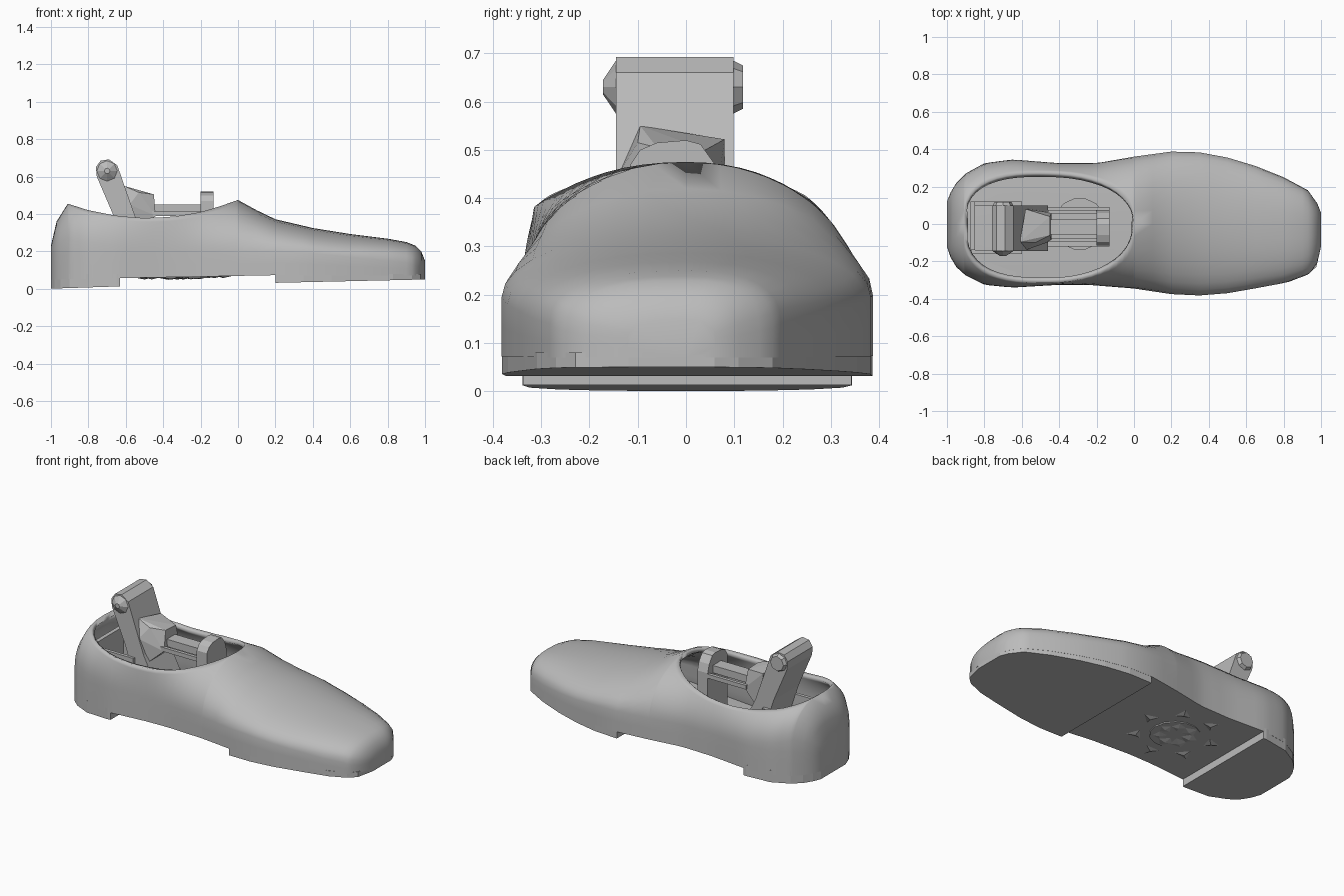
import bpy, bmesh
from math import sin, cos, acos, pi
from mathutils import Vector

cube = bpy.data.objects.get("Cube")
if cube:
    bpy.data.objects.remove(cube)

grey = bpy.data.materials.new("plain_grey")
grey.use_nodes = True
colour = (0.5, 0.5, 0.5, 1)
grey.diffuse_color = colour
grey.node_tree.nodes["Principled BSDF"].inputs["Base Color"].default_value = colour


def finish(name, bm, smooth=False):
    bmesh.ops.recalc_face_normals(bm, faces=bm.faces)
    mesh = bpy.data.meshes.new(name)
    bm.to_mesh(mesh)
    bm.free()
    mesh.materials.append(grey)
    obj = bpy.data.objects.new(name, mesh)
    bpy.context.collection.objects.link(obj)
    if smooth:
        bpy.ops.object.select_all(action='DESELECT')
        obj.select_set(True)
        bpy.context.view_layer.objects.active = obj
        bpy.ops.object.shade_smooth_by_angle(angle=0.6)
    return obj


def at(table, x):
    """Linear value of a table of (x, value) pairs."""
    for (a, u), (b, v) in zip(table, table[1:]):
        if x <= b:
            return u + (v - u) * max(0, x - a) / (b - a)
    return table[-1][1]


def extrude(name, points, axis, low, high):
    """Polygon in the plane across an axis, swept from low to high."""
    bm = bmesh.new()

    def place(p, d):
        a, b = p
        return {"x": (d, a, b), "y": (a, d, b), "z": (a, b, d)}[axis]
    ends = [[bm.verts.new(place(p, d)) for p in points] for d in (low, high)]
    n = len(points)
    for ring in ends:
        bm.faces.new(ring)
    for i in range(n):
        j = (i + 1) % n
        bm.faces.new((ends[0][i], ends[0][j], ends[1][j], ends[1][i]))
    return finish(name, bm)


def hull(name, points):
    """Faceted solid wrapped around a few points."""
    bm = bmesh.new()
    for p in points:
        bm.verts.new(p)
    found = bmesh.ops.convex_hull(bm, input=bm.verts)
    inner = [v for v in found["geom_interior"] if isinstance(v, bmesh.types.BMVert)]
    bmesh.ops.delete(bm, geom=inner, context='VERTS')
    return finish(name, bm)


def disc(cx, cy, r, n, turn=0):
    return [(cx + r * cos(turn + 2 * pi * i / n), cy + r * sin(turn + 2 * pi * i / n))
            for i in range(n)]


def box(name, x, y, z):
    return extrude(name, [(x[0], z[0]), (x[1], z[0]), (x[1], z[1]), (x[0], z[1])], "y", *y)


# Shoe outline: sides, top line, shoulder height, squareness and underside
left_side = [(-1, .12), (-.98, .17), (-.95, .22), (-.9, .27), (-.8, .325), (-.65, .345),
             (-.4, .325), (-.2, .325), (0, .36), (.2, .387), (.35, .383), (.5, .355),
             (.65, .31), (.8, .25), (.93, .18), (.98, .11), (1, .06)]
right_side = [(-1, .12), (-.98, .18), (-.95, .23), (-.9, .275), (-.8, .325), (-.65, .34),
              (-.4, .325), (-.25, .325), (0, .345), (.2, .375), (.35, .382), (.5, .37),
              (.7, .335), (.83, .31), (.93, .27), (.975, .23), (1, .12)]
top_line = [(-1, .23), (-.97, .36), (-.91, .455), (-.8, .42), (-.65, .39), (-.5, .378),
            (-.35, .385), (-.2, .41), (-.1, .44), (0, .475), (.1, .42), (.2, .372),
            (.4, .325), (.6, .293), (.8, .268), (.9, .25), (.95, .23), (.98, .2), (1, .15)]
shoulder = [(-1, .17), (-.9, .2), (0, .2), (.3, .2), (.6, .17), (.9, .14), (1, .11)]
roundness = [(-.9, .75), (-.4, 1), (.5, 1), (.9, .8)]
underside = [(-1, .05), (.2, .073), (1, .07)]

RIM_MID, RIM_HALF, RIM_WIDTH = -.455, .455, .295
ARC = 9


def section(x):
    """Closed cross-section, from the left rim under the sole to the right rim."""
    u = (x - RIM_MID) / RIM_HALF
    power = 2.7 if u < 0 else 2.1
    k = 1 - abs(u) ** power
    reach = k ** (1 / power) if k > 1e-4 else 0
    zb, zs, zt = at(underside, x), at(shoulder, x), at(top_line, x)
    p = at(roundness, x)
    halves = []
    for sign, table in ((1, left_side), (-1, right_side)):
        wide = at(table, x)
        rim = reach * (RIM_WIDTH - .02 * sign)
        # The dome over the foot is cut off where it meets the collar
        end = acos(min(.985, rim / wide) ** (1 / p))
        pts = []
        for i in range(ARC):
            t = end * (1 - i / (ARC - 1))
            pts.append(Vector((x, sign * wide * max(0, cos(t)) ** p,
                               zs + (zt - zs) * (sin(t) / sin(end)) ** p)))
        pts += [Vector((x, sign * wide, (zs + zb) / 2)), Vector((x, sign * wide, zb)),
                Vector((x, sign * wide / 2, zb))]
        if not reach:
            pts[0].y = 0
        halves.append(pts)
    return halves[0] + [Vector((x, 0, zb))] + halves[1][::-1]


# Shoe shell, lofted along its length with an open collar
stations = {round(RIM_MID + RIM_HALF * cos(pi * i / 24), 4) for i in range(25)}
stations |= {x for t in (left_side, top_line) for x, v in t if x > .01 or x < -.92}
bm = bmesh.new()
rows = [[bm.verts.new(p) for p in section(x)] for x in sorted(stations)]
for a, b in zip(rows, rows[1:]):
    for i in range(len(a) - 1):
        bm.faces.new((a[i], a[i + 1], b[i + 1], b[i]))
for row in (rows[0], rows[-1]):
    bm.faces.new(row)
bmesh.ops.remove_doubles(bm, verts=bm.verts, dist=.0005)
shoe = finish("shoe_shell", bm, smooth=True)
wall = shoe.modifiers.new("wall", 'SOLIDIFY')
wall.thickness = .028
wall.offset = -1


# Heel block and fore sole, following the outline of the shoe
def sole_block(name, start, end, z_start, z_end):
    xs = {start, end} | {x for t in (left_side, right_side) for x, v in t if start < x < end}
    points = []
    for x in xs:
        z = z_start + (z_end - z_start) * (x - start) / (end - start)
        for y in (at(left_side, x) - .001, .001 - at(right_side, x)):
            points += [(x, y, z), (x, y, .08)]
    hull(name, points)


sole_block("heel_block", -1, -.63, .001, .013)
sole_block("fore_sole", .2, 1, .032, .05)

# Lever leaning back out of the collar, with its tapered cross pin
extrude("lever", [(-.76, .65), (-.735, .685), (-.69, .692), (-.645, .66), (-.6, .53),
                  (-.54, .36), (-.46, .2), (-.46, .1), (-.58, .1), (-.62, .25),
                  (-.665, .39), (-.755, .6)], "y", -.145, .098)
hull("lever_pin", [(px, y, pz) for y, r in ((-.172, .015), (-.145, .055), (.098, .055), (.118, .045))
                   for px, pz in disc(-.7, .63, r, 8)])

# Faceted wedge in front of the lever
hull("wedge", [(-.61, -.095, .55), (-.58, .08, .522), (-.53, -.1, .515), (-.45, -.06, .505),
               (-.45, .04, .5), (-.44, -.09, .39), (-.44, .06, .39), (-.58, -.14, .45),
               (-.56, -.13, .28), (-.56, .08, .28)])

# Link bar with thin side rods
box("link_bar", (-.46, -.15), (-.055, .025), (.405, .45))
for name, y in (("left_rod", .055), ("right_rod", -.095)):
    box(name, (-.46, -.15), (y, y + .02), (.39, .415))

# Arched front post
extrude("front_post", [(-.115, .1), (-.115, .47), (-.095, .5), (-.06, .515), (0, .52),
                       (.03, .512), (.06, .47), (.075, .42), (.075, .1)], "x", -.2, -.13)

# Guide rails and plate behind the lever
for name, y in (("left_rail", .1), ("right_rail", -.16)):
    box(name, (-.87, -.6), (y, y + .02), (.08, .33))
box("rear_plate", (-.875, -.85), (-.14, .12), (.08, .36))
box("lever_base", (-.6, -.13), (-.12, .09), (.07, .14))

# Round hub through the arch of the sole, ringed by small pointed studs
HUB_X = -.29
extrude("hub", disc(HUB_X, 0, .14, 14), "z", .059, .13)


def stud(name, distance, angle, r, sides, base):
    x, y = HUB_X + distance * cos(angle), distance * sin(angle)
    hull(name, [(px, py, at(underside, px) - base) for px, py in disc(x, y, r, sides, angle)]
         + [(x, y, at(underside, x) - base - .01)])


for i in range(7):
    a = 2 * pi * i / 7 + .2
    stud(f"outer_stud_{i + 1}", .215, a, .05, 3, 0)
    stud(f"inner_stud_{i + 1}", .085, a, .048, 4, .004)
